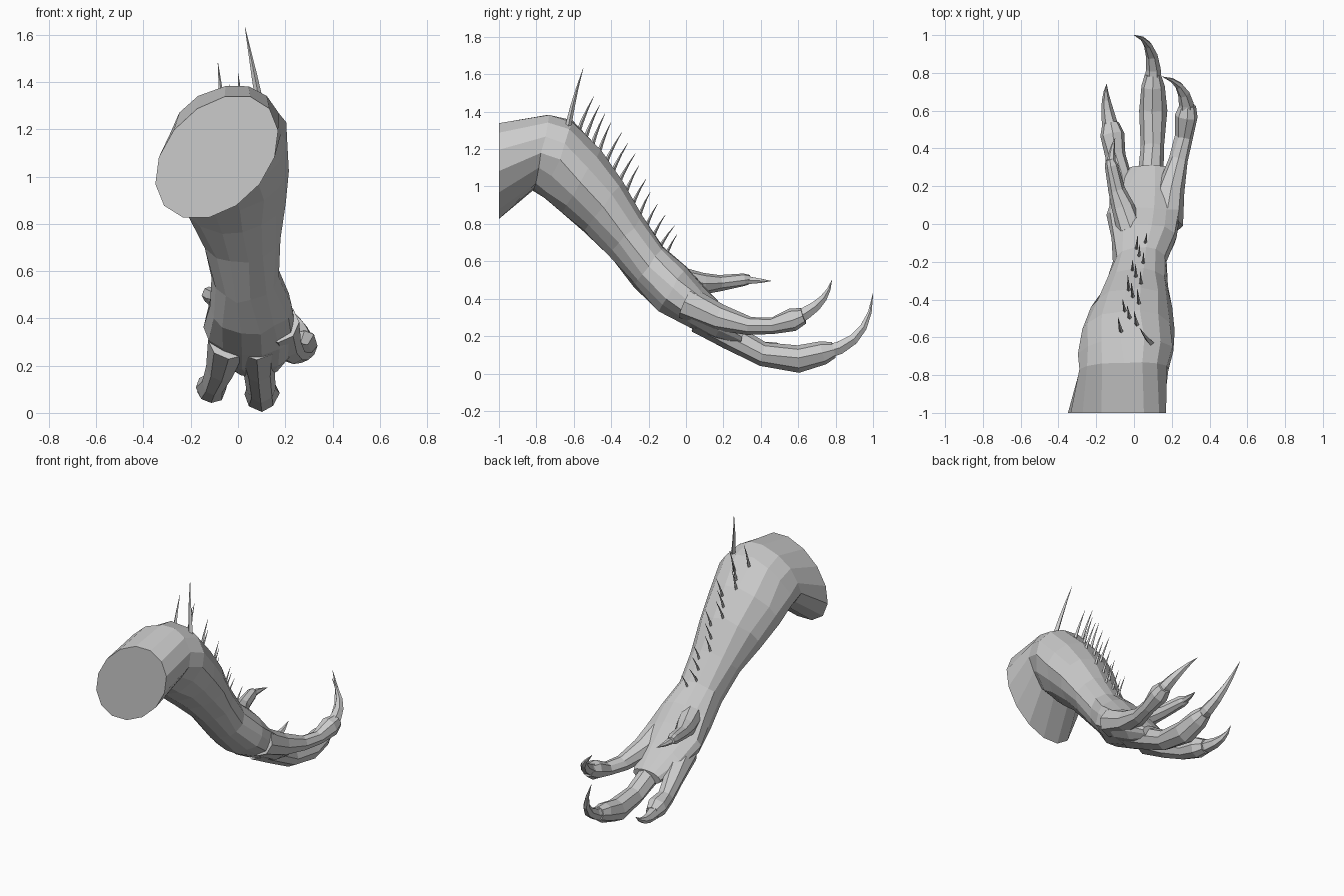
import bpy, math, random
from mathutils import Vector

if "Cube" in bpy.data.objects:
    bpy.data.objects.remove(bpy.data.objects["Cube"])

random.seed(4)


def loft(name, rings, jitter=0.0):
    """Skin a list of equal-sided rings, capping both ends."""
    n = len(rings[0])
    verts, faces = [], []
    for i, ring in enumerate(rings):
        k = jitter if 0 < i < len(rings) - 1 else 0
        verts += [[c + random.uniform(-k, k) for c in p] for p in ring]
    for i in range(len(rings) - 1):
        for j in range(n):
            a, b = i * n + j, i * n + (j + 1) % n
            faces.append((a, b, b + n, a + n))
    faces.append(tuple(reversed(range(n))))
    faces.append(tuple(range(len(verts) - n, len(verts))))
    mesh = bpy.data.meshes.new(name)
    mesh.from_pydata(verts, [], faces)
    mesh.update()
    obj = bpy.data.objects.new(name, mesh)
    bpy.context.collection.objects.link(obj)


def ellipse(c, u, v, n):
    angles = [math.tau * j / n for j in range(n)]
    return [c + u * math.cos(a) + v * math.sin(a) for a in angles]


def tube(name, pts, radii, n=8, jitter=0.0):
    """Round tube along points with one radius per point."""
    rings = []
    for i, (p, r) in enumerate(zip(pts, radii)):
        t = (pts[min(i + 1, len(pts) - 1)] - pts[max(i - 1, 0)]).normalized()
        u = Vector((1, 0, 0))
        u = (u - t * u.dot(t)).normalized()
        rings.append(ellipse(p, u * r, t.cross(u) * r, n))
    loft(name, rings, jitter)


def horn(name, base, bend, tip, radius, n, steps):
    """Curved spike that tapers to a point."""
    ts = [i / steps for i in range(steps + 1)]
    pts = [base * (1 - t) ** 2 + bend * 2 * t * (1 - t) + tip * t * t for t in ts]
    tube(name, pts, [max(radius * (1 - t ** 1.3), 0.001) for t in ts], n)


# Arm and palm: top y, z / bottom y, z / centre x / half width
arm = [
    (-1.00, 1.345, -1.00, 0.82, -0.09, 0.245),
    (-0.73, 1.39, -0.82, 0.98, -0.055, 0.235),
    (-0.60, 1.355, -0.76, 0.93, -0.04, 0.25),
    (-0.46, 1.20, -0.67, 0.86, -0.035, 0.245),
    (-0.34, 1.035, -0.55, 0.76, -0.015, 0.21),
    (-0.23, 0.84, -0.42, 0.64, 0.01, 0.165),
    (-0.12, 0.68, -0.28, 0.47, 0.03, 0.14),
    (0.00, 0.57, -0.15, 0.335, 0.05, 0.175),
    (0.09, 0.47, 0.02, 0.24, 0.055, 0.195),
    (0.20, 0.36, 0.16, 0.175, 0.065, 0.17),
    (0.31, 0.24, 0.29, 0.15, 0.08, 0.10),
]
rings = []
for ty, tz, by, bz, x, w in arm:
    shear = 0.09 * ty * ty
    top, bot = Vector((x + shear, ty, tz)), Vector((x - shear, by, bz))
    rings.append(ellipse((top + bot) / 2, Vector((w, 0, 0)), (top - bot) / 2, 14))
loft("arm", rings, 0.008)


def digit(name, joints, bend, tip):
    """Finger from (x, y, z, radius) joints plus its curved claw."""
    pts = [Vector(j[:3]) for j in joints]
    radii = [j[3] for j in joints]
    # narrowed fingertip
    end = pts[-1] + (pts[-1] - pts[-2]).normalized() * radii[-1]
    tube(name, pts + [end], radii + [radii[-1] * .7], 8, 0.004)
    horn(name + "_claw", pts[-1], Vector(bend), Vector(tip), radii[-1] * .72, 6, 5)


digit("middle_finger",
      [(0.08, 0.08, 0.30, .09), (0.09, 0.25, 0.19, .068), (0.10, 0.41, 0.103, .062),
       (0.10, 0.60, 0.08, .073), (0.10, 0.73, 0.112, .062)],
      (0.12, 0.98, 0.15), (0.00, 1.00, 0.43))
digit("outer_finger",
      [(0.17, 0.00, 0.38, .09), (0.195, 0.18, 0.30, .072), (0.235, 0.34, 0.255, .048),
       (0.265, 0.46, 0.255, .045), (0.278, 0.57, 0.29, .062)],
      (0.29, 0.75, 0.36), (0.15, 0.78, 0.50))
digit("inner_finger",
      [(-0.04, 0.08, 0.30, .088), (-0.07, 0.24, 0.19, .064), (-0.10, 0.36, 0.125, .053),
       (-0.115, 0.47, 0.103, .064)],
      (-0.16, 0.66, 0.06), (-0.145, 0.74, 0.15))
digit("thumb",
      [(-0.02, -0.03, 0.50, .07), (-0.06, 0.09, 0.48, .06), (-0.09, 0.18, 0.485, .044),
       (-0.12, 0.31, 0.50, .034)],
      (-0.12, 0.40, 0.495), (-0.10, 0.455, 0.495))


def surface_z(y):
    """Height of the arm's top outline at y."""
    for a, b in zip(arm, arm[1:]):
        if a[0] <= y <= b[0]:
            return a[1] + (b[1] - a[1]) * (y - a[0]) / (b[0] - a[0])


def spike(name, x, y, lean_x, lean_y, rise):
    base = Vector((x, y - 0.01, surface_z(y) - 0.04))
    tip = base + Vector((lean_x, lean_y + 0.01, rise + 0.04))
    bend = base.lerp(tip, 0.5) - Vector((0, 0.01, 0))
    horn(name, base, bend, tip, 0.007 + 0.035 * rise, 4, 3)


# Tall spike at the elbow, then shrinking spikes down the forearm
spike("tall_spike", 0.09, -0.62, -0.06, 0.07, 0.27)
count = 14
for i in range(count):
    f = i / (count - 1)
    x = -0.02 + 0.06 * f + (-0.045, 0.035, -0.01)[i % 3] * (1 - 0.5 * f)
    spike(f"spike_{i + 1}", x, -0.57 + 0.47 * f, -0.02 + 0.03 * f,
          random.uniform(0.05, 0.09), 0.16 - 0.08 * f)
